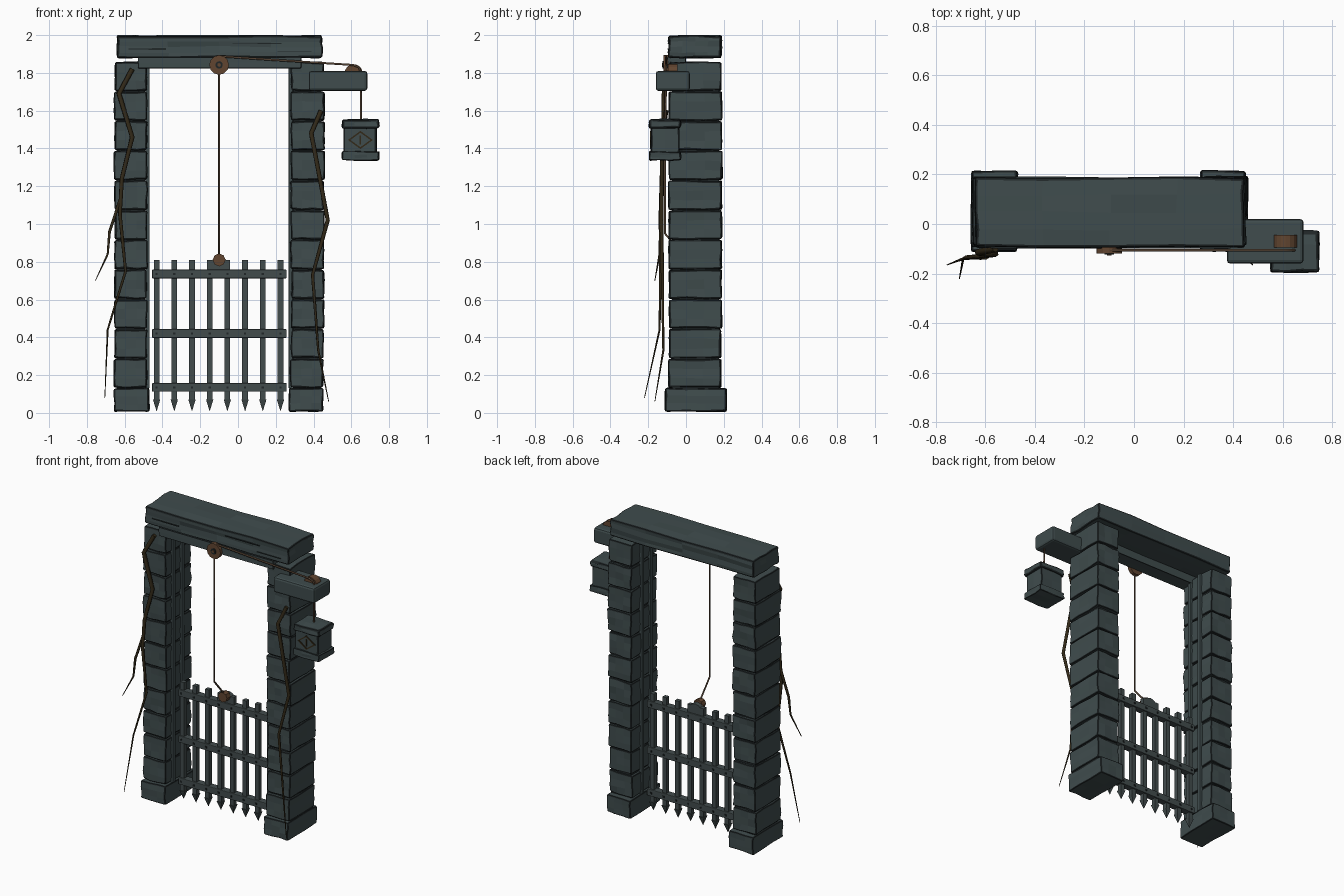
import bpy, bmesh, math, random
from mathutils import Matrix, Vector

random.seed(7)
if "Cube" in bpy.data.objects:
    bpy.data.objects.remove(bpy.data.objects["Cube"])


def material(name, r, g, b):
    m = bpy.data.materials.new(name)
    m.use_nodes = True
    m.diffuse_color = (r, g, b, 1)
    shader = m.node_tree.nodes["Principled BSDF"]
    shader.inputs["Base Color"].default_value = (r, g, b, 1)
    shader.inputs["Roughness"].default_value = 0.9
    return m


STONE = material("slate stone", 0.05, 0.072, 0.074)
EDGE = material("dark stone edge", 0.014, 0.019, 0.02)
IRON = material("grey iron", 0.055, 0.072, 0.073)
WOOD = material("brown wood", 0.12, 0.06, 0.03)
ROPE = material("rope", 0.09, 0.055, 0.033)
VINE = material("dark vine", 0.032, 0.022, 0.009)


def finish(name, bm, *mats):
    mesh = bpy.data.meshes.new(name)
    bmesh.ops.recalc_face_normals(bm, faces=bm.faces)
    bm.to_mesh(mesh)
    bm.free()
    ob = bpy.data.objects.new(name, mesh)
    bpy.context.collection.objects.link(ob)
    for m in mats:
        mesh.materials.append(m)
    return ob


def add_box(bm, x, y, z):
    """Box from (min, max) pairs; returns its vertices."""
    size = [b - a for a, b in (x, y, z)]
    mid = [(a + b) / 2 for a, b in (x, y, z)]
    mat = Matrix.Translation(mid) @ Matrix.Diagonal((*size, 1))
    return bmesh.ops.create_cube(bm, size=1, matrix=mat)["verts"]


def bevel(ob, width, segments=1, mat=-1):
    mod = ob.modifiers.new("bevel", "BEVEL")
    mod.width, mod.segments = width, segments
    mod.limit_method, mod.angle_limit = "ANGLE", math.radians(45)
    mod.material = mat


def stone(name, x, y, z, rough=0.004, cuts=2, edge=0.009):
    """Rough-hewn block with worn dark edges."""
    bm = bmesh.new()
    add_box(bm, x, y, z)
    bmesh.ops.subdivide_edges(bm, edges=bm.edges[:], cuts=cuts, use_grid_fill=True)
    for v in bm.verts:
        v.co += Vector([random.uniform(-rough, rough) for _ in range(3)])
    ob = finish(name, bm, STONE, EDGE)
    bevel(ob, edge, 2, 1)
    return ob


def box(name, x, y, z, mat, width=0.0):
    bm = bmesh.new()
    add_box(bm, x, y, z)
    ob = finish(name, bm, mat)
    if width:
        bevel(ob, width, 2)
    return ob


def wheel(name, center, radius, depth, mat, sides=16):
    """Disc whose axle runs front to back."""
    bm = bmesh.new()
    mat4 = Matrix.Translation(center) @ Matrix.Rotation(math.pi / 2, 4, "X")
    bmesh.ops.create_cone(bm, cap_ends=True, segments=sides, radius1=radius,
                          radius2=radius, depth=depth, matrix=mat4)
    return finish(name, bm, mat)


def strand(name, points, thick, thin, mat):
    """Tapered tube along a polyline."""
    curve = bpy.data.curves.new(name, "CURVE")
    curve.dimensions = "3D"
    curve.bevel_depth, curve.bevel_resolution = 1, 1
    curve.use_fill_caps = True
    spline = curve.splines.new("POLY")
    spline.points.add(len(points) - 1)
    for i, (p, co) in enumerate(zip(spline.points, points)):
        p.co = (*co, 1)
        t = i / (len(points) - 1)
        p.radius = thick + (thin - thick) * t * t
    ob = bpy.data.objects.new(name, curve)
    bpy.context.collection.objects.link(ob)
    curve.materials.append(mat)
    bpy.ops.object.select_all(action="DESELECT")
    ob.select_set(True)
    bpy.context.view_layer.objects.active = ob
    bpy.ops.object.convert(target="MESH")


# Two pillars of stacked blocks, with grooves for the gate
for side, x0, x1, inner in (("right", -0.655, -0.48, 1), ("left", 0.28, 0.455, -1)):
    face = x1 if inner > 0 else x0
    stone(side + "_pillar_base", (x0, x1 + 0.01) if inner > 0 else (x0 - 0.01, x1 - 0.005),
          (-0.11, 0.215), (0.008, 0.13))
    box(side + "_pillar_core", (x0 + 0.012, x1 - 0.012), (-0.075, 0.175), (0.05, 1.85), EDGE)
    rows = 11
    step = (1.86 - 0.13) / rows
    for i in range(rows):
        z = 0.13 + i * step
        a, b = random.uniform(-0.004, 0.004), random.uniform(-0.004, 0.004)
        stone(f"{side}_pillar_block_{i + 1}", (x0 + a, x1 + b), (-0.09 + a, 0.188 + b),
              (z + 0.004, z + step - 0.003))
    for n, y in (("front", -0.03), ("back", 0.065)):
        box(f"{side}_{n}_gate_rail", sorted((face - inner * 0.01, face + inner * 0.012)),
            (y, y + 0.028), (0.13, 1.855), STONE, 0.004)

# Lintel, the beam beneath it and cracks in the lintel
stone("lintel", (-0.64, 0.445), (-0.093, 0.188), (1.88, 1.997), 0.005, 3, 0.011)
stone("under_beam", (-0.53, 0.335), (-0.099, 0.0), (1.824, 1.884), 0.001, 1, 0.005)
for i, (x, z, length) in enumerate(((-0.48, 1.925, 0.2), (0.1, 1.955, 0.26), (0.3, 1.91, 0.18))):
    crack = box(f"lintel_crack_{i + 1}", (x - length / 2, x + length / 2),
                (-0.099, -0.091), (z, z + 0.004), EDGE)

# Main pulley
wheel("pulley_wheel", (-0.1, -0.107, 1.842), 0.052, 0.026, WOOD, 12)
wheel("pulley_hub", (-0.1, -0.118, 1.842), 0.02, 0.012, EDGE, 10)
wheel("pulley_axle", (-0.1, -0.122, 1.842), 0.01, 0.012, WOOD, 8)

# Side bracket with its roller
box("side_bracket", (0.375, 0.685), (-0.16, 0.02), (1.705, 1.81), STONE, 0.014)
wheel("bracket_roller", (0.612, -0.07, 1.798), 0.048, 0.05, WOOD)

# Ropes
strand("lift_rope", [(-0.1, -0.112, 1.84), (-0.1, -0.112, 0.95), (-0.1, 0.0, 0.82)],
       0.006, 0.006, ROPE)
strand("weight_rope", [(-0.1, -0.106, 1.888), (0.2, -0.106, 1.868), (0.61, -0.106, 1.842),
                       (0.64, -0.106, 1.83), (0.65, -0.106, 1.8), (0.65, -0.11, 1.54)],
       0.006, 0.006, ROPE)

# Counterweight with bands and a diamond ornament
stone("counterweight", (0.56, 0.735), (-0.186, -0.036), (1.345, 1.545), 0.003, 1)
for n, z in (("lower", 1.336), ("upper", 1.506)):
    stone(f"counterweight_{n}_band", (0.55, 0.747), (-0.195, -0.028), (z, z + 0.048), 0.004, 2, 0.012)
bm = bmesh.new()
corners = []
for scale in (1.0, 0.8):
    corners.append([bm.verts.new((0.648 + dx * scale, -0.191, 1.445 + dz * scale))
                    for dx, dz in ((0.066, 0), (0, 0.048), (-0.066, 0), (0, -0.048))])
for i in range(4):
    j = (i + 1) % 4
    bm.faces.new((corners[0][i], corners[0][j], corners[1][j], corners[1][i]))
ring = bmesh.ops.extrude_face_region(bm, geom=bm.faces[:])["geom"]
bmesh.ops.translate(bm, verts=[g for g in ring if isinstance(g, bmesh.types.BMVert)],
                    vec=(0, 0.008, 0))
add_box(bm, (0.644, 0.652), (-0.191, -0.183), (1.422, 1.468))
finish("counterweight_ornament", bm, VINE)

# Gate: spiked uprights, crossbars and rivets
GATE_Y = 0.03
bars = [-0.431 + i * 0.0937 for i in range(8)]
bm = bmesh.new()
for x in bars:
    add_box(bm, (x - 0.015, x + 0.015), (GATE_Y - 0.015, GATE_Y + 0.015), (0.06, 0.81))
    tip = Matrix.Translation((x, GATE_Y, 0.04)) @ Matrix.Rotation(math.pi / 4, 4, "Z")
    bmesh.ops.create_cone(bm, cap_ends=True, segments=4, radius1=0.001, radius2=0.027,
                          depth=0.06, matrix=tip)
finish("gate_uprights", bm, IRON)
rivets = bmesh.new()
for n, z in (("bottom", 0.135), ("middle", 0.42), ("top", 0.735)):
    box(f"gate_{n}_crossbar", (-0.455, 0.257), (GATE_Y - 0.024, GATE_Y + 0.024),
        (z - 0.023, z + 0.023), IRON, 0.004)
    for x in bars:
        add_box(rivets, (x - 0.006, x + 0.006), (GATE_Y - 0.028, GATE_Y + 0.028), (z - 0.006, z + 0.006))
finish("gate_rivets", rivets, EDGE)
wheel("gate_lug", (-0.1, GATE_Y, 0.775), 0.052, 0.03, IRON, 12)
wheel("gate_rope_knot", (-0.1, -0.005, 0.81), 0.034, 0.04, WOOD, 8)

# Creeping vines
strand("right_vine", [(-0.56, -0.1, 1.82), (-0.63, -0.115, 1.69), (-0.56, -0.12, 1.46),
                      (-0.615, -0.128, 1.24), (-0.625, -0.135, 1.05), (-0.595, -0.135, 0.75),
                      (-0.69, -0.14, 0.44), (-0.705, -0.22, 0.08)], 0.014, 0.002, VINE)
strand("right_vine_branch", [(-0.62, -0.13, 1.14), (-0.68, -0.135, 0.96),
                             (-0.69, -0.14, 0.84), (-0.755, -0.165, 0.7)], 0.009, 0.002, VINE)
strand("left_vine", [(0.44, -0.105, 1.6), (0.388, -0.125, 1.48), (0.475, -0.13, 1.02),
                     (0.395, -0.125, 0.73), (0.425, -0.12, 0.33), (0.48, -0.165, 0.06)],
       0.013, 0.002, VINE)
